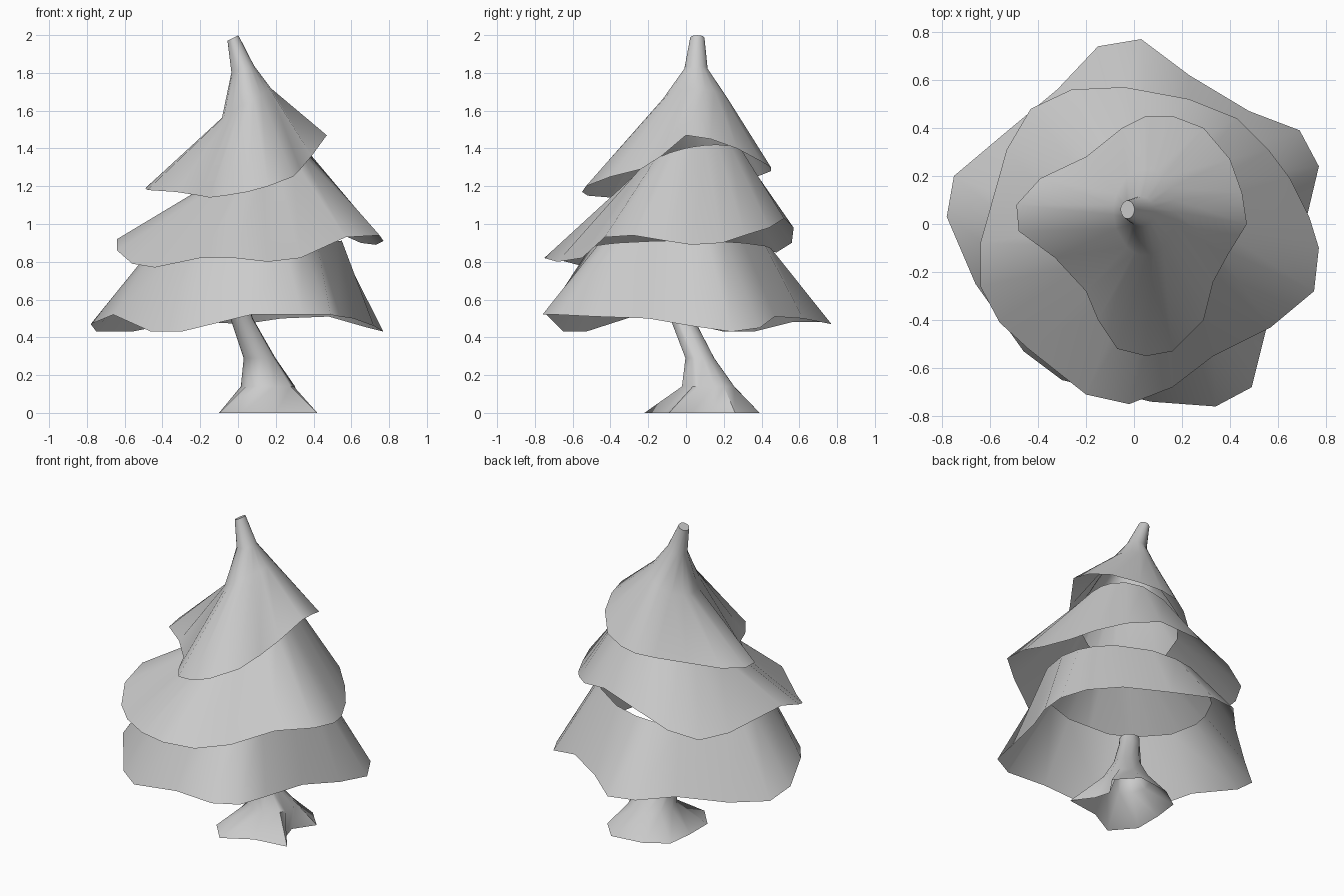
import bpy
import bmesh
from math import atan2, cos, sin, radians

default_cube = bpy.data.objects.get("Cube")
if default_cube:
    bpy.data.objects.remove(default_cube, do_unlink=True)

# Single clay colour
clay = bpy.data.materials.new("clay_grey")
clay.use_nodes = True
clay.diffuse_color = (0.6, 0.6, 0.6, 1)
clay.node_tree.nodes["Principled BSDF"].inputs["Base Color"].default_value = clay.diffuse_color


def oval(center, radii, height, tilt=(0, 0)):
    """A tilted oval cross-section, sampled later at the angles of the rim."""
    def point(angle):
        dx, dy = radii[0] * cos(angle), radii[1] * sin(angle)
        z = height + tilt[0] * dx + tilt[1] * dy
        return (center[0] + dx, center[1] + dy, z)
    return point


def loft(name, rim, sections, pivot=(0, 0), cap=False):
    """Skin an open shell from an irregular rim (in hundredths) up through oval sections."""
    bm = bmesh.new()
    outline = [tuple(value / 100 for value in corner) for corner in rim]
    angles = [atan2(y - pivot[1], x - pivot[0]) for x, y, z in outline]
    rings = [[bm.verts.new(corner) for corner in outline]]
    for section in sections:
        rings.append([bm.verts.new(section(angle)) for angle in angles])

    count = len(outline)
    for lower, upper in zip(rings, rings[1:]):
        for i in range(count):
            j = (i + 1) % count
            bm.faces.new((lower[i], lower[j], upper[j], upper[i]))
    if cap:
        bm.faces.new(rings[-1])

    mesh = bpy.data.meshes.new(name)
    bm.to_mesh(mesh)
    bm.free()
    mesh.materials.append(clay)
    obj = bpy.data.objects.new(name, mesh)
    bpy.context.collection.objects.link(obj)

    bpy.ops.object.select_all(action="DESELECT")
    obj.select_set(True)
    bpy.context.view_layer.objects.active = obj
    bpy.ops.object.shade_smooth_by_angle(angle=radians(50))
    return obj


# Leaning trunk with spreading roots
root_outline = [
    (42, -9, 0), (33, 3, 0), (30, 13, 0), (39, 26, 0), (27, 39, 0), (5, 36, 0),
    (-8, 27, 0), (-10, 10, 0), (-10, -8, 0), (2, -22, 0), (20, -12, 0),
]
loft("trunk", root_outline, [
    oval((0.16, 0.12), (0.145, 0.145), 0.14),
    oval((0.115, 0.075), (0.085, 0.08), 0.29),
    oval((0.02, -0.02), (0.06, 0.065), 0.5),
    oval((0.0, -0.04), (0.06, 0.06), 0.56),
], pivot=(0.15, 0.1), cap=True)

# Bottom skirt of foliage, open above and below
bottom_rim = [
    (72, 3, 46), (77, 24, 43), (69, 39, 45), (48, 47, 51), (23, 62, 50),
    (3, 77, 47), (-15, 74, 48), (-32, 56, 48), (-56, 36, 43), (-75, 20, 43),
    (-78, 3, 47), (-66, -25, 52), (-46, -53, 43), (-30, -65, 43), (7, -74, 52),
    (34, -76, 52), (49, -68, 52), (54, -48, 51), (61, -20, 50),
]
loft("bottom_foliage", bottom_rim, [
    oval((0.03, -0.03), (0.52, 0.48), 0.87, (0.08, 0)),
])

# Middle skirt of foliage
middle_rim = [
    (73, 3, 89), (65, 19, 90), (56, 31, 94), (43, 44, 98), (23, 52, 103),
    (-4, 57, 98), (-26, 56, 90), (-43, 48, 85), (-53, 31, 86), (-64, -8, 92),
    (-64, -26, 86), (-56, -41, 79), (-44, -52, 77), (-20, -71, 82), (-2, -75, 82),
    (16, -68, 80), (33, -55, 82), (57, -43, 93), (75, -28, 94), (77, -10, 91),
]
loft("middle_foliage", middle_rim, [
    oval((0.06, 0.02), (0.29, 0.3), 1.29, (0.4, 0.2)),
])

# Top skirt drawn up into a bent, blunt tip
top_rim = [
    (47, 0, 147), (45, 13, 145), (40, 27, 140), (29, 40, 133), (16, 45, 130),
    (5, 45, 128), (-5, 40, 126), (-20, 28, 122), (-39, 19, 120), (-49, 8, 119),
    (-48, -3, 118), (-33, -14, 117), (-20, -28, 115), (-15, -40, 114), (-7, -52, 115),
    (5, -55, 117), (16, -53, 120), (29, -40, 125), (33, -24, 129), (39, -13, 136),
]
loft("top_foliage", top_rim, [
    oval((0.045, 0.05), (0.13, 0.18), 1.64, (0.6, 0)),
    oval((0.025, 0.053), (0.06, 0.062), 1.82, (0.3, 0)),
    oval((-0.027, 0.06), (0.029, 0.038), 1.985, (0.5, 0)),
], cap=True)
